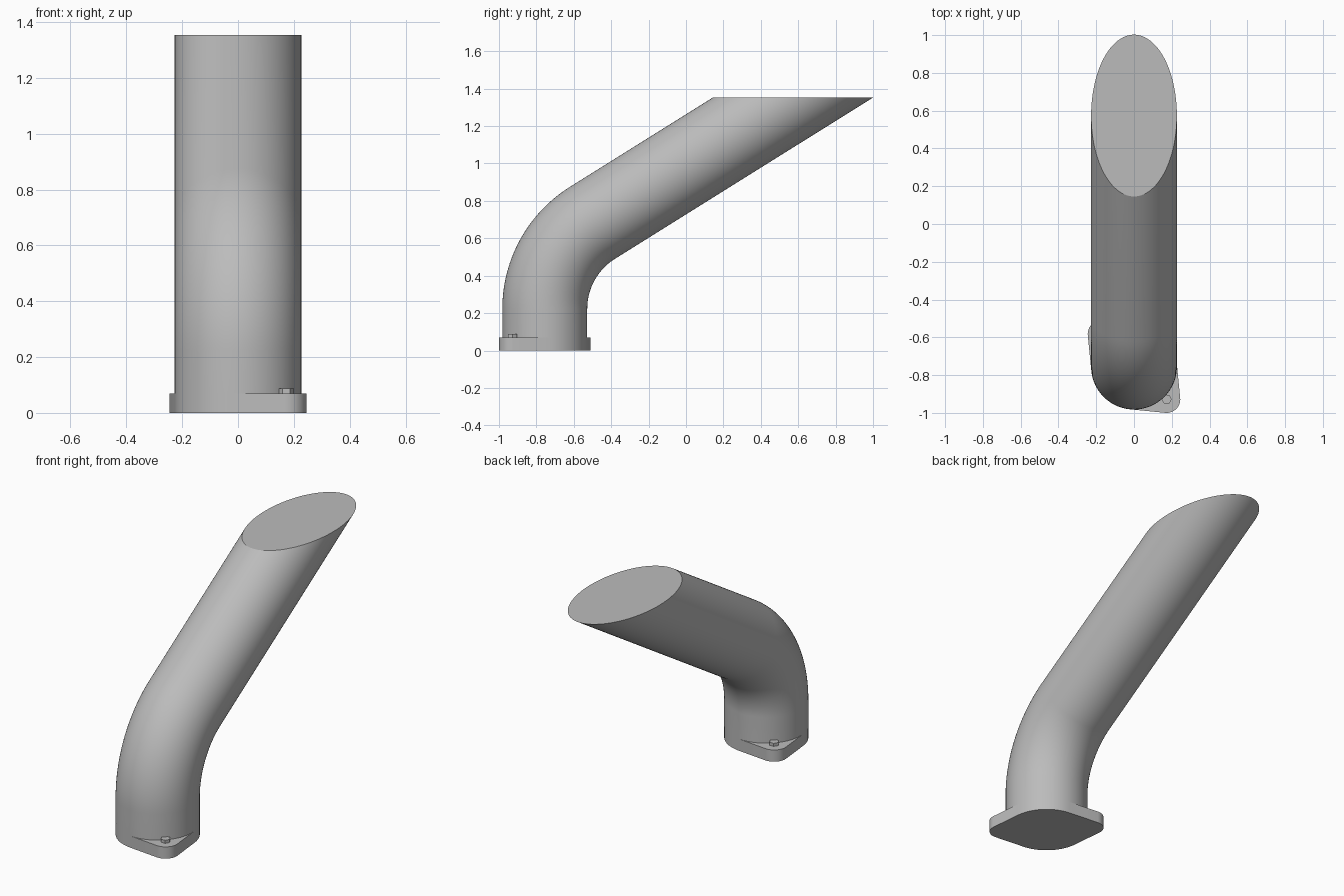
import bpy, bmesh
from math import sin, cos, radians, acos, atan2, hypot, pi
from mathutils import Vector

cube = bpy.data.objects.get("Cube")
if cube:
    bpy.data.objects.remove(cube, do_unlink=True)

grey = bpy.data.materials.new("pipe_grey")
grey.use_nodes = True
colour = (0.5, 0.5, 0.5, 1)
grey.diffuse_color = colour
grey.node_tree.nodes["Principled BSDF"].inputs["Base Color"].default_value = colour

PIPE_R, PIPE_Y = 0.227, -0.755
FLANGE_H, TOP = 0.07, 1.354
BEND_R, BEND_Z, BEND = 0.542, 0.223, radians(58)
EAR_X, EAR_Y, EAR_R = 0.173, -0.173, 0.072
SIDES = 96


def finish(name, bm, angle=30):
    bmesh.ops.recalc_face_normals(bm, faces=bm.faces)
    mesh = bpy.data.meshes.new(name)
    bm.to_mesh(mesh)
    bm.free()
    mesh.materials.append(grey)
    obj = bpy.data.objects.new(name, mesh)
    bpy.context.collection.objects.link(obj)
    bpy.ops.object.select_all(action='DESELECT')
    obj.select_set(True)
    bpy.context.view_layer.objects.active = obj
    bpy.ops.object.shade_smooth_by_angle(angle=radians(angle))


def prism(name, outline, z0, z1):
    bm = bmesh.new()
    base = bm.faces.new([bm.verts.new((x, y, z0)) for x, y in outline])
    top = bmesh.ops.extrude_face_region(bm, geom=[base], use_keep_orig=True)
    moved = [v for v in top["geom"] if isinstance(v, bmesh.types.BMVert)]
    bmesh.ops.translate(bm, verts=moved, vec=(0, 0, z1 - z0))
    finish(name, bm)


def arc(cx, cy, r, a0, a1, n):
    return [(cx + r * cos(a0 + (a1 - a0) * i / n),
             cy + r * sin(a0 + (a1 - a0) * i / n)) for i in range(n + 1)]


# Bent pipe: vertical stub, arc, then a slanted run cut off level at the mouth
def ring(bm, centre, tilt, level=None):
    across = Vector((0, -cos(tilt), sin(tilt)))
    along = Vector((0, sin(tilt), cos(tilt)))
    verts = []
    for i in range(SIDES):
        a = 2 * pi * i / SIDES
        p = centre + Vector((PIPE_R * cos(a), 0, 0)) + across * PIPE_R * sin(a)
        if level is not None:
            p += along * (level - p.z) / along.z
        verts.append(bm.verts.new(p))
    return verts


bm = bmesh.new()
rings = [ring(bm, Vector((0, PIPE_Y, FLANGE_H)), 0)]
STEPS = 28
for i in range(STEPS + 1):
    t = BEND * i / STEPS
    c = Vector((0, PIPE_Y + BEND_R * (1 - cos(t)), BEND_Z + BEND_R * sin(t)))
    rings.append(ring(bm, c, t))
rings.append(ring(bm, c, BEND, TOP))
for low, high in zip(rings, rings[1:]):
    for i in range(SIDES):
        j = (i + 1) % SIDES
        bm.faces.new((low[i], low[j], high[j], high[i]))
bm.faces.new(rings[-1])
finish("bent_pipe", bm)

# Flange: pipe circle joined by tangents to two rounded ears
aim = atan2(EAR_Y, EAR_X)
half = acos((PIPE_R - EAR_R) / hypot(EAR_X, EAR_Y))
outline = []
for side, turn in ((1, aim), (-1, aim + pi)):
    outline += arc(side * EAR_X, PIPE_Y + side * EAR_Y, EAR_R,
                   turn - half, turn + half, 16)
    outline += arc(0, PIPE_Y, PIPE_R, turn + half, turn + pi - half, 24)
prism("flange", outline, 0, FLANGE_H)

# Hex bolt heads on the ears
for name, side in (("front_bolt", 1), ("back_bolt", -1)):
    hexagon = arc(side * EAR_X, PIPE_Y + side * EAR_Y, 0.027, 0, 2 * pi * 5 / 6, 5)
    prism(name, hexagon, FLANGE_H - 0.01, 0.088)
